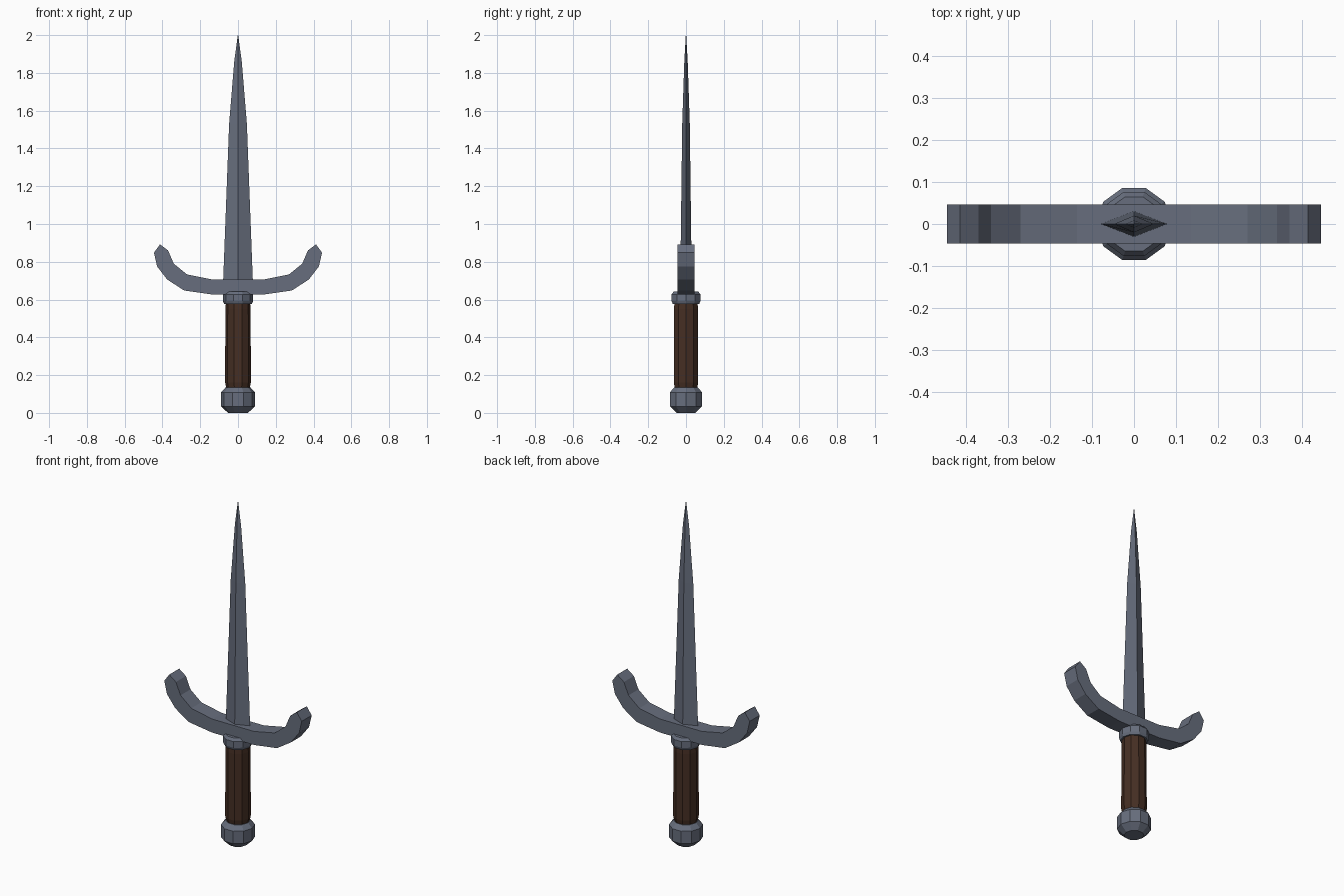
import bpy, bmesh
from math import cos, sin, tau

cube = bpy.data.objects.get("Cube")
if cube:
    bpy.data.objects.remove(cube, do_unlink=True)


def material(name, color):
    m = bpy.data.materials.new(name)
    m.use_nodes = True
    m.diffuse_color = color
    bsdf = m.node_tree.nodes["Principled BSDF"]
    bsdf.inputs["Base Color"].default_value = color
    bsdf.inputs["Roughness"].default_value = 0.6
    return m


steel = material("steel", (0.135, 0.155, 0.205, 1))
wood = material("dark wood", (0.06, 0.028, 0.017, 1))


def finish(name, bm, mat):
    bmesh.ops.recalc_face_normals(bm, faces=bm.faces)
    mesh = bpy.data.meshes.new(name)
    bm.to_mesh(mesh)
    bm.free()
    mesh.materials.append(mat)
    obj = bpy.data.objects.new(name, mesh)
    bpy.context.collection.objects.link(obj)
    return obj


def loft(name, sections, sides, mat):
    """Stack elliptical rings given as (z, x radius, y radius) and cap the ends."""
    bm = bmesh.new()
    rings = [[bm.verts.new((rx * cos(tau * i / sides), ry * sin(tau * i / sides), z))
              for i in range(sides)] for z, rx, ry in sections]
    for low, high in zip(rings, rings[1:]):
        for i in range(sides):
            j = (i + 1) % sides
            bm.faces.new((low[i], low[j], high[j], high[i]))
    bm.faces.new(rings[0])
    bm.faces.new(rings[-1])
    return finish(name, bm, mat)


def turned(name, profile, mat):
    return loft(name, [(z, r, r) for z, r in profile], 10, mat)


# Ten-sided grip parts
turned("pommel", [(0, 0.053), (0.035, 0.09), (0.108, 0.09), (0.135, 0.066)], steel)
turned("handle", [(0.13, 0.062), (0.16, 0.068), (0.55, 0.067), (0.585, 0.064)], wood)
turned("collar", [(0.577, 0.074), (0.592, 0.08), (0.628, 0.08), (0.643, 0.068)], steel)

# Diamond-section blade tapering to a point
loft("blade", [(0.66, 0.08, 0.031), (1.53, 0.047, 0.02),
               (1.86, 0.02, 0.009), (2.0, 0.001, 0.001)], 4, steel)

# Upswept guard: inner and outer edges of one arm, mirrored, then extruded
inner = [(0, 0.706), (0.135, 0.706), (0.27, 0.733), (0.34, 0.79), (0.37, 0.86), (0.413, 0.892)]
outer = [(0, 0.627), (0.137, 0.627), (0.285, 0.648), (0.375, 0.706), (0.428, 0.775), (0.445, 0.848)]
half = 0.046
bm = bmesh.new()
for side in (1, -1):
    loops = [[bm.verts.new((side * x, y, z)) for x, z in edge]
             for edge, y in ((inner, -half), (outer, -half), (outer, half), (inner, half))]
    for a, b in zip(loops, loops[1:] + loops[:1]):
        for i in range(len(inner) - 1):
            bm.faces.new((a[i], a[i + 1], b[i + 1], b[i]))
    bm.faces.new([loop[-1] for loop in loops])
bmesh.ops.remove_doubles(bm, verts=bm.verts, dist=0.0001)
finish("guard", bm, steel)
